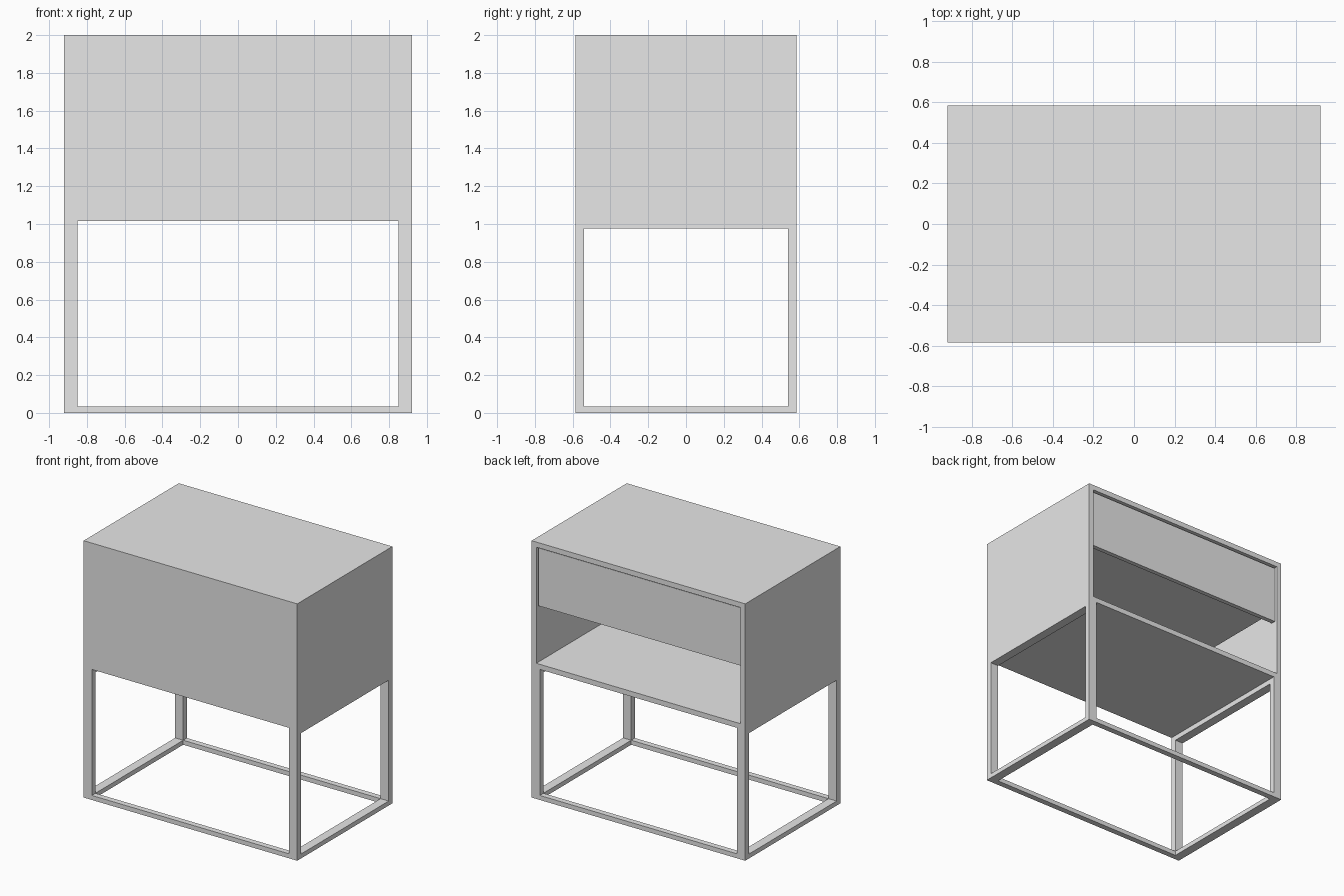
import bpy

cube = bpy.data.objects.get("Cube")
if cube:
    bpy.data.objects.remove(cube, do_unlink=True)

grey = bpy.data.materials.new("light_grey")
grey.use_nodes = True
grey.diffuse_color = (0.8, 0.8, 0.8, 1)
grey.node_tree.nodes["Principled BSDF"].inputs["Base Color"].default_value = (0.8, 0.8, 0.8, 1)


def box(name, x, y, z):
    """Flat-faced box given its (min, max) range on each axis."""
    spans = (x, y, z)
    bpy.ops.mesh.primitive_cube_add(size=1, location=[(a + b) / 2 for a, b in spans])
    ob = bpy.context.object
    ob.name = name
    ob.scale = [b - a for a, b in spans]
    bpy.ops.object.transform_apply(location=False, rotation=False, scale=True)
    ob.data.materials.append(grey)
    return ob


W, D, H = 0.92, 0.585, 2.0      # half width, half depth, height
BASE = 1.016                    # underside of the cabinet
T = 0.04                        # panel thickness
BAR_X, BAR_Y, BAR_Z = 0.07, 0.045, 0.035
INNER = W - T

# Cabinet carcass, open at the back
box("cabinet_top", (-W, W), (-D, D), (H - T, H))
box("cabinet_shelf", (-W, W), (-D, D), (BASE, BASE + T))
box("cabinet_front_panel", (-INNER, INNER), (-D, -D + T), (BASE + T, H - T))

# Drawer set into the upper half of the opening
face_back, face_low = D - 0.015, 1.5
box("drawer_face", (-INNER + 0.008, INNER - 0.008),
    (face_back - 0.035, face_back), (face_low, H - T - 0.01))
box("drawer_body", (-INNER + 0.05, INNER - 0.05),
    (-D + T, face_back - 0.035), (face_low + 0.05, H - T - 0.06))

# Side panels and the bar frame beneath them
for side, s in (("right", -1), ("left", 1)):
    def across(a, b):
        return tuple(sorted((s * a, s * b)))

    box(f"cabinet_{side}_panel", across(INNER, W), (-D, D), (BASE + T, H - T))
    bar = across(W - BAR_X, W)
    inner_y = (-D + BAR_Y, D - BAR_Y)
    box(f"{side}_upper_rail", bar, inner_y, (BASE - T, BASE))
    box(f"{side}_lower_rail", bar, inner_y, (0, BAR_Z))
    box(f"front_{side}_leg", bar, (-D, -D + BAR_Y), (0, BASE))
    box(f"back_{side}_leg", bar, (D - BAR_Y, D), (0, BASE))

# Long floor rails
for end, y in (("front", (-D, -D + BAR_Y)), ("back", (D - BAR_Y, D))):
    box(f"{end}_lower_rail", (-W + BAR_X, W - BAR_X), y, (0, BAR_Z))
